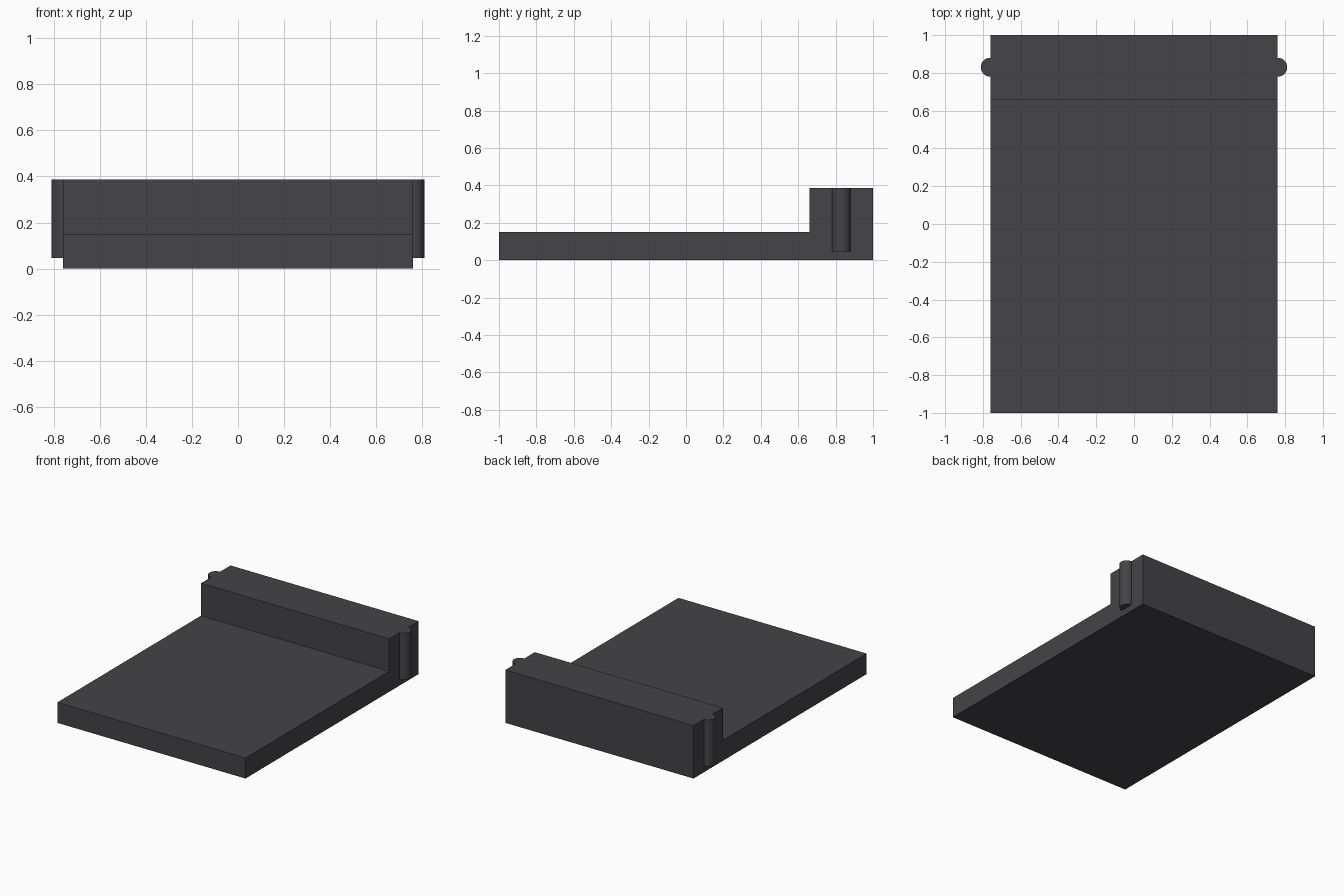
import bpy, bmesh

if "Cube" in bpy.data.objects:
    bpy.data.objects.remove(bpy.data.objects["Cube"])

charcoal = bpy.data.materials.new("charcoal")
charcoal.diffuse_color = (0.058, 0.056, 0.063, 1)
charcoal.use_nodes = True
charcoal.node_tree.nodes["Principled BSDF"].inputs["Base Color"].default_value = charcoal.diffuse_color

HALF_WIDTH, HEIGHT = 0.761, 0.387
PIN_Y, PIN_RADIUS, PIN_BOTTOM = 0.83, 0.05, 0.046


def finish(obj):
    obj.data.materials.append(charcoal)
    return obj


# Flat plate with a raised rear block: one L-shaped side profile extruded across the width
profile = [(-1, 0), (1, 0), (1, HEIGHT), (0.66, HEIGHT), (0.66, 0.15), (-1, 0.15)]
bm = bmesh.new()
side = bm.faces.new([bm.verts.new((-HALF_WIDTH, y, z)) for y, z in profile])
sweep = bmesh.ops.extrude_face_region(bm, geom=[side])
verts = [e for e in sweep["geom"] if isinstance(e, bmesh.types.BMVert)]
bmesh.ops.translate(bm, verts=verts, vec=(2 * HALF_WIDTH, 0, 0))
bmesh.ops.recalc_face_normals(bm, faces=bm.faces)
mesh = bpy.data.meshes.new("stepped_plate")
bm.to_mesh(mesh)
bm.free()
plate = finish(bpy.data.objects.new("stepped_plate", mesh))
bpy.context.collection.objects.link(plate)

# Round pins half sunk into both ends of the rear block
for name, sign in (("left_pin", -1), ("right_pin", 1)):
    bpy.ops.mesh.primitive_cylinder_add(
        vertices=48, radius=PIN_RADIUS, depth=HEIGHT - PIN_BOTTOM,
        location=(sign * HALF_WIDTH, PIN_Y, (HEIGHT + PIN_BOTTOM) / 2))
    pin = finish(bpy.context.object)
    pin.name = name
    bpy.ops.object.shade_smooth_by_angle()
